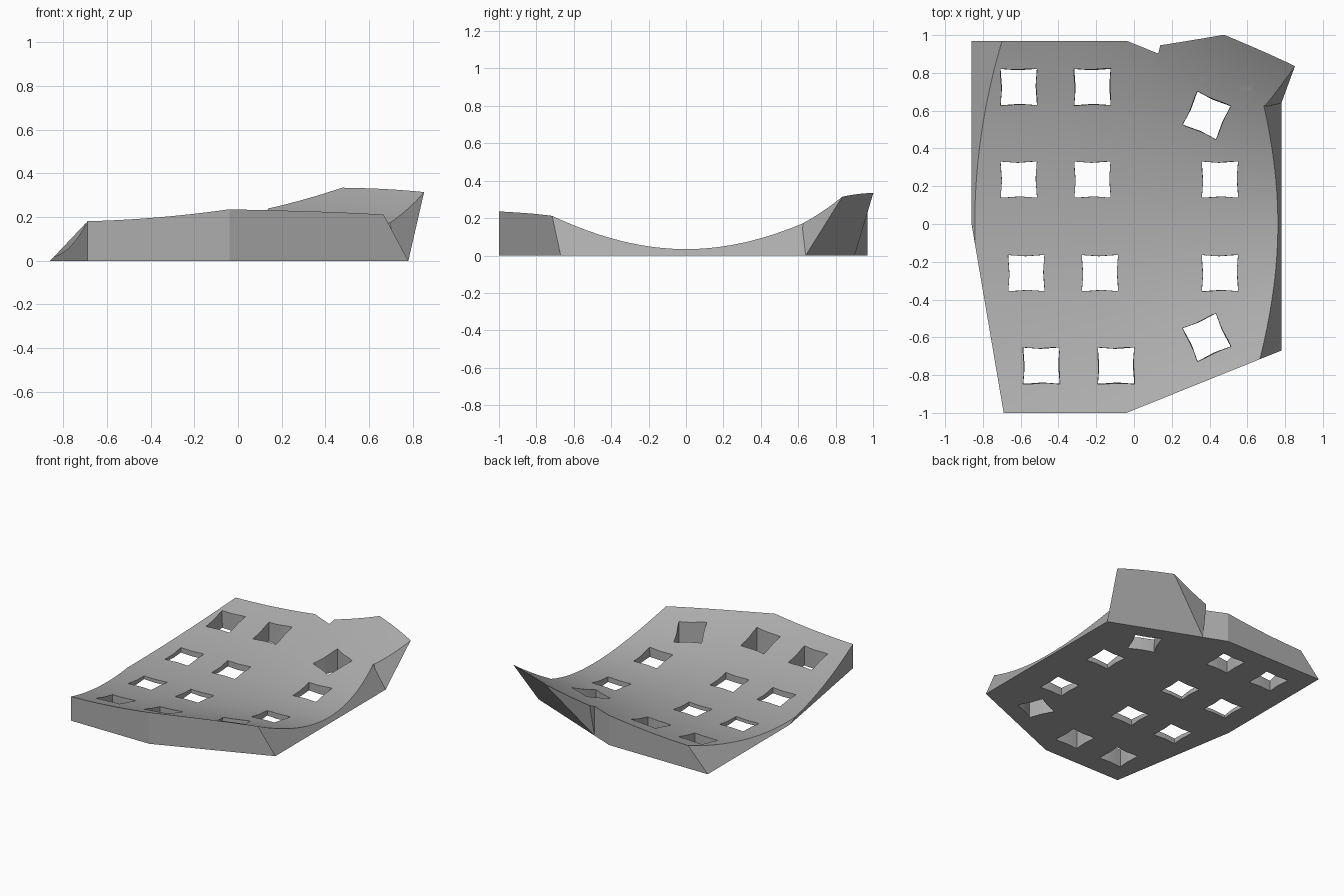
import bpy, bmesh, math
from mathutils import Vector, Matrix

cube = bpy.data.objects.get("Cube")
if cube:
    bpy.data.objects.remove(cube, do_unlink=True)

grey = bpy.data.materials.new("mid_grey")
grey.use_nodes = True
colour = (0.42, 0.42, 0.42, 1)
grey.diffuse_color = colour
grey.node_tree.nodes["Principled BSDF"].inputs["Base Color"].default_value = colour


def height(x, y):
    """Dished top surface, curving harder towards +x."""
    return 0.018 + 0.01 * (x + 0.86) + (0.215 + 0.14 * x + 0.09 * x * x) * y * y


def add_object(name, bm):
    bmesh.ops.recalc_face_normals(bm, faces=bm.faces[:])
    mesh = bpy.data.meshes.new(name)
    bm.to_mesh(mesh)
    bm.free()
    mesh.materials.append(grey)
    obj = bpy.data.objects.new(name, mesh)
    bpy.context.scene.collection.objects.link(obj)
    return obj


def dished_block(name, planes, inside):
    """Block under the dished surface, trimmed by planes given as three points."""
    bm = bmesh.new()
    bmesh.ops.create_grid(bm, x_segments=24, y_segments=56, size=1.1)
    top = bmesh.ops.extrude_face_region(bm, geom=bm.faces[:])["geom"]
    for v in top:
        if isinstance(v, bmesh.types.BMVert):
            v.co.z = height(v.co.x, v.co.y)
    for points in planes:
        a, b, c = map(Vector, points)
        normal = (b - a).cross(c - a).normalized()
        if normal.dot(Vector(inside) - a) > 0:
            normal = -normal
        bmesh.ops.bisect_plane(bm, geom=bm.verts[:] + bm.edges[:] + bm.faces[:],
                               plane_co=a, plane_no=normal, clear_outer=True)
        bmesh.ops.holes_fill(bm, edges=[e for e in bm.edges if e.is_boundary], sides=0)
    # merge the flat underside into one face
    flat = [v for v in bm.verts if abs(v.co.z) < 1e-6]
    edges = [e for e in bm.edges if all(abs(v.co.z) < 1e-6 for v in e.verts)]
    bmesh.ops.dissolve_limit(bm, angle_limit=0.001, verts=flat, edges=edges)
    return add_object(name, bm)


def upright(x1, y1, x2, y2):
    return (x1, y1, 0), (x2, y2, 0), (x1, y1, 1)


# Main plate: upright walls, with sloping left and right ends
plate = dished_block("dished_plate", [
    upright(-1, 0.97, 1, 0.97),
    upright(-0.04, 0.97, 0.78, 0.64),
    upright(-0.04, -1, 0.78, -0.67),
    upright(-1, -1, 1, -1),
    upright(-0.86, 0, -0.69, -1),
    ((-0.86, 0, 0), (-0.86, 1, 0), (-0.69, 0, 0.18)),
    ((0.78, 0, 0), (0.78, 1, 0), (0.67, 0, 0.205)),
], (0, 0, 0.01))

# Flared lip overhanging the back corner
inner, outer = (0.13, 0.902, 0), (0.78, 0.64, 0)
tip, peak, notch = (0.85, 0.83, 0.305), (0.46, 1.0, 0.335), (0.14, 0.95, 0.26)
lip = dished_block("flared_lip", [
    (inner, outer, tip),
    (inner, peak, notch),
    (inner, notch, (0.13, 0.91, 0.23)),
    (outer, tip, (0.71, 0.65, 0.195)),
    upright(-0.06, 0.93, 0.76, 0.60),
], (0.45, 0.8, 0.15))

# Square openings, pinched slightly at the middle of each side underneath
cutters = bmesh.new()
holes = [(-0.61, 0.725, 0), (-0.22, 0.725, 0), (-0.61, 0.235, 0), (-0.22, 0.235, 0),
         (-0.57, -0.26, 0), (-0.18, -0.26, 0), (-0.49, -0.75, 0), (-0.095, -0.75, 0),
         (0.455, 0.235, 0), (0.455, -0.26, 0), (0.385, 0.575, -24), (0.385, -0.6, 24)]
for x, y, turn in holes:
    place = Matrix.Translation((x, y, 0)) @ Matrix.Rotation(math.radians(turn), 4, 'Z')
    rings = []
    for z, corner, middle in ((-0.05, 0.095, 0.088), (0.45, 0.1, 0.1)):
        ring = []
        for i in range(8):
            a = i * math.pi / 4
            r = corner * math.sqrt(2) if i % 2 else middle
            ring.append(cutters.verts.new(place @ Vector((r * math.cos(a), r * math.sin(a), z))))
        rings.append(ring)
    low, high = rings
    cutters.faces.new(low[::-1])
    cutters.faces.new(high)
    for i in range(8):
        j = (i + 1) % 8
        cutters.faces.new((low[i], low[j], high[j], high[i]))
cutter = add_object("opening_cutters", cutters)

# Join the lip and cut the openings
for helper, operation in ((lip, 'UNION'), (cutter, 'DIFFERENCE')):
    mod = plate.modifiers.new(operation.title(), 'BOOLEAN')
    mod.operation, mod.object, mod.solver = operation, helper, 'EXACT'
    bpy.context.view_layer.objects.active = plate
    bpy.ops.object.modifier_apply(modifier=mod.name)
for helper in (lip, cutter):
    bpy.data.objects.remove(helper, do_unlink=True)

bpy.ops.object.select_all(action='DESELECT')
plate.select_set(True)
bpy.context.view_layer.objects.active = plate
bpy.ops.object.shade_smooth_by_angle(angle=math.radians(20))
